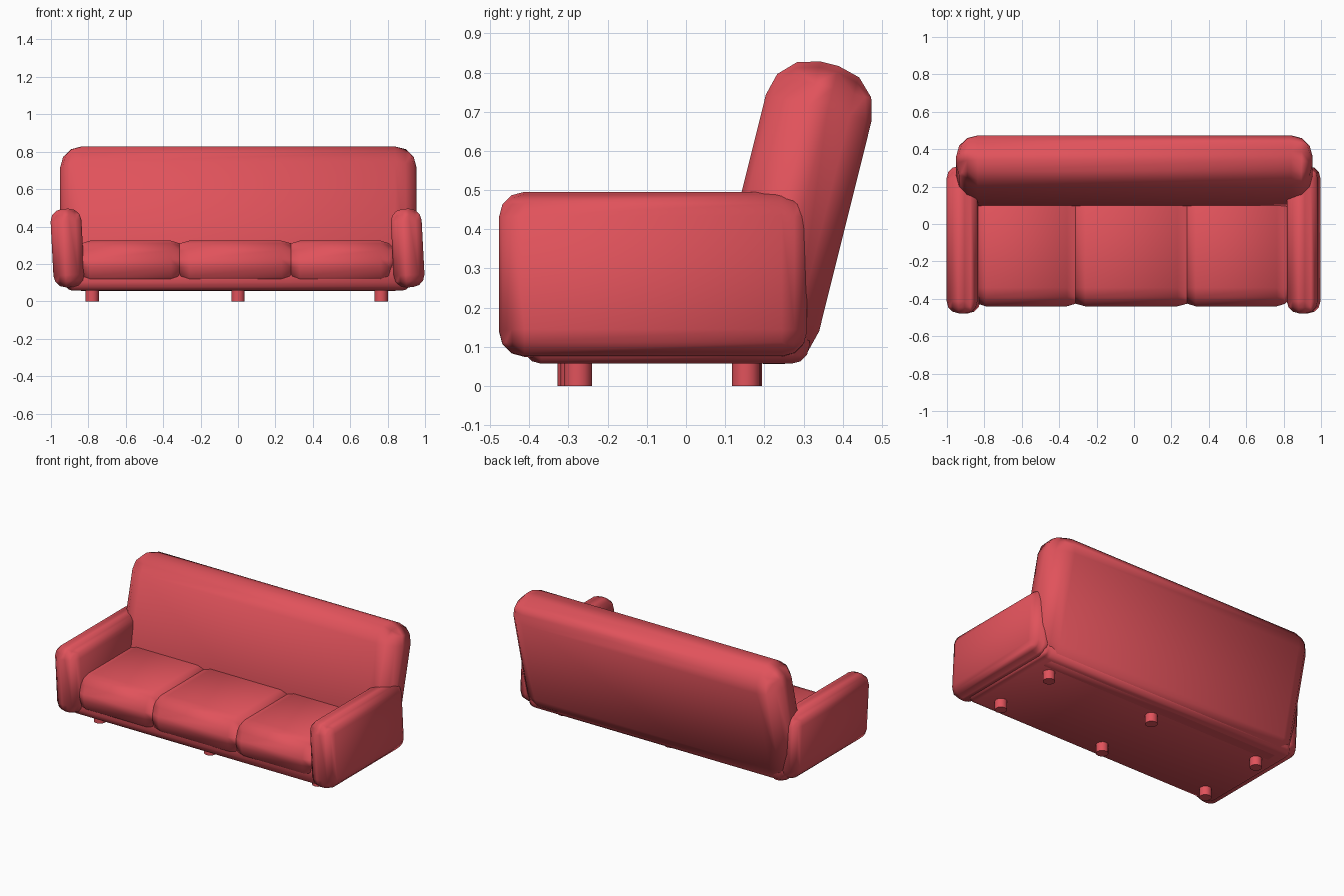
import bpy, math

if "Cube" in bpy.data.objects:
    bpy.data.objects.remove(bpy.data.objects["Cube"])

red = bpy.data.materials.new("coral red fabric")
red.diffuse_color = (0.75, 0.085, 0.105, 1)
red.use_nodes = True
red.node_tree.nodes["Principled BSDF"].inputs["Base Color"].default_value = red.diffuse_color


def finish(ob, name):
    ob.name = name
    ob.data.materials.append(red)
    bpy.ops.object.shade_smooth_by_angle(angle=math.radians(40))
    return ob


def padded_box(name, size, centre, radius, rot=(0, 0, 0)):
    """Box with rounded edges, three segments per edge."""
    bpy.ops.mesh.primitive_cube_add(size=1, location=centre)
    ob = bpy.context.object
    ob.scale = size
    bpy.ops.object.transform_apply(location=False, rotation=False, scale=True)
    ob.rotation_euler = [math.radians(a) for a in rot]
    bev = ob.modifiers.new("rounding", 'BEVEL')
    bev.width = radius
    bev.segments = 3
    bev.limit_method = 'NONE'
    bev.harden_normals = True
    bpy.ops.object.modifier_apply(modifier=bev.name)
    return finish(ob, name)


# Base under the cushions
padded_box("base", (1.85, 0.73, 0.16), (-0.003, -0.05, 0.137), 0.045)

# Leaning backrest
padded_box("backrest", (1.905, 0.278, 0.784), (0.002, 0.272, 0.442), 0.115, (-14, 0, 0))

# Three overlapping seat cushions
for i, x in enumerate((-0.617, -0.014, 0.589)):
    padded_box(f"seat_cushion_{i + 1}", (0.693, 0.72, 0.242), (x, -0.08, 0.203), 0.1)
    if i != 1:  # keep outer cushions inside the arms
        ob = bpy.context.object
        ob.scale.x = 0.88
        ob.location.x += 0.042 if i == 0 else -0.042

# Arms, both with the same slight lean
for side, x in (("left", -0.912), ("right", 0.907)):
    padded_box(f"{side}_arm", (0.165, 0.787, 0.42), (x, -0.084, 0.285), 0.065, (0, -3, 0))

# Six short round legs
legs = ((-0.78, -0.292, 0.158), (0.0, -0.284, 0.155), (0.765, -0.276, 0.153))
for i, (x, yf, yb) in enumerate(legs):
    for row, y in (("front", yf), ("back", yb)):
        bpy.ops.mesh.primitive_cylinder_add(vertices=12, radius=0.036, depth=0.1,
                                            location=(x, y, 0.05))
        finish(bpy.context.object, f"{row}_leg_{i + 1}")
